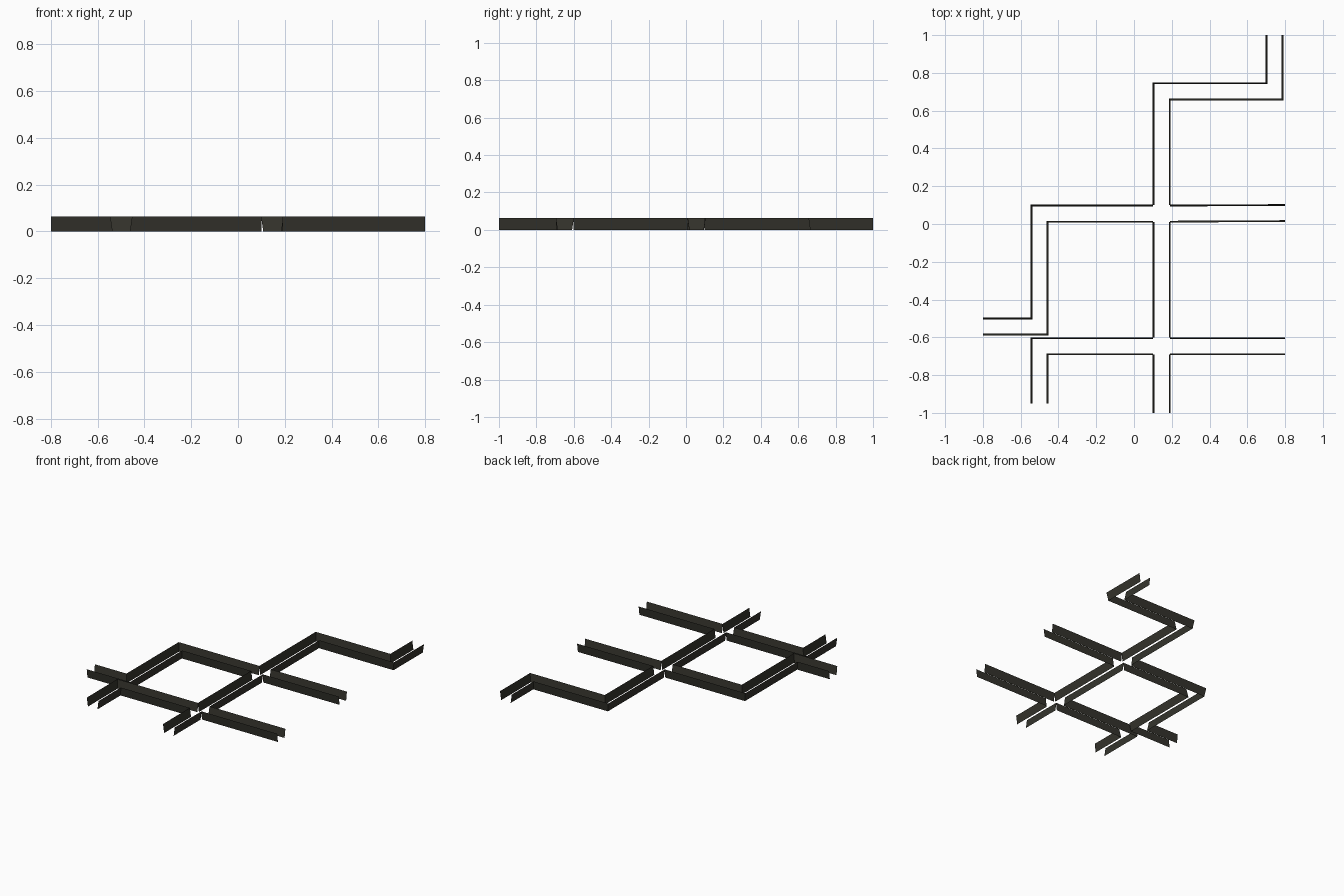
import bpy, bmesh
from mathutils import Vector

if "Cube" in bpy.data.objects:
    bpy.data.objects.remove(bpy.data.objects["Cube"])

H = 0.063           # wall height
INNER, OUTER = 0.038, 0.047   # half widths at the bottom and at the top
GAP = 0.045         # half gap at each crossing

mat = bpy.data.materials.new("dark olive grey")
mat.diffuse_color = (0.034, 0.033, 0.025, 1)
mat.use_nodes = True
mat.node_tree.nodes["Principled BSDF"].inputs["Base Color"].default_value = mat.diffuse_color


def offset(path, d):
    """Shift a polyline sideways with mitred corners."""
    pts = [Vector(p) for p in path]
    out = []
    for i, p in enumerate(pts):
        ns = []
        for a, b in ((i - 1, i), (i, i + 1)):
            if a >= 0 and b < len(pts):
                t = (pts[b] - pts[a]).normalized()
                ns.append(Vector((-t.y, t.x)))
        n = sum(ns, Vector((0, 0))) if len(ns) > 1 else ns[0]
        out.append(p + n * d)
    return out


def street(name, path):
    """Two thin walls leaning slightly outward along a street."""
    bm = bmesh.new()
    for side in (1, -1):
        low = [bm.verts.new((p.x, p.y, 0)) for p in offset(path, side * INNER)]
        top = [bm.verts.new((p.x, p.y, H)) for p in offset(path, side * OUTER)]
        for i in range(len(path) - 1):
            f = [low[i], low[i + 1], top[i + 1], top[i]]
            bm.faces.new(f if side < 0 else f[::-1])
    me = bpy.data.meshes.new(name)
    bm.to_mesh(me)
    bm.free()
    me.materials.append(mat)
    ob = bpy.data.objects.new(name, me)
    bpy.context.collection.objects.link(ob)


X, Y1, Y2, XL = 0.146, 0.055, -0.647, -0.5
# north-south street, broken at two crossings
street("south_end_walls", [(X, -1), (X, Y2 - GAP)])
street("middle_walls", [(X, Y2 + GAP), (X, Y1 - GAP)])
street("north_walls", [(X, Y1 + GAP), (X, 0.702), (0.744, 0.702), (0.744, 1)])
# upper cross street
street("upper_east_walls", [(X + GAP, Y1), (0.8, Y1 + 0.003)])
street("upper_west_walls", [(X - GAP, Y1), (XL, Y1), (XL, -0.543), (-0.8, -0.543)])
# lower cross street
street("lower_east_walls", [(X + GAP, Y2), (0.8, Y2)])
street("lower_west_walls", [(X - GAP, Y2), (XL, Y2), (XL, -0.95)])
